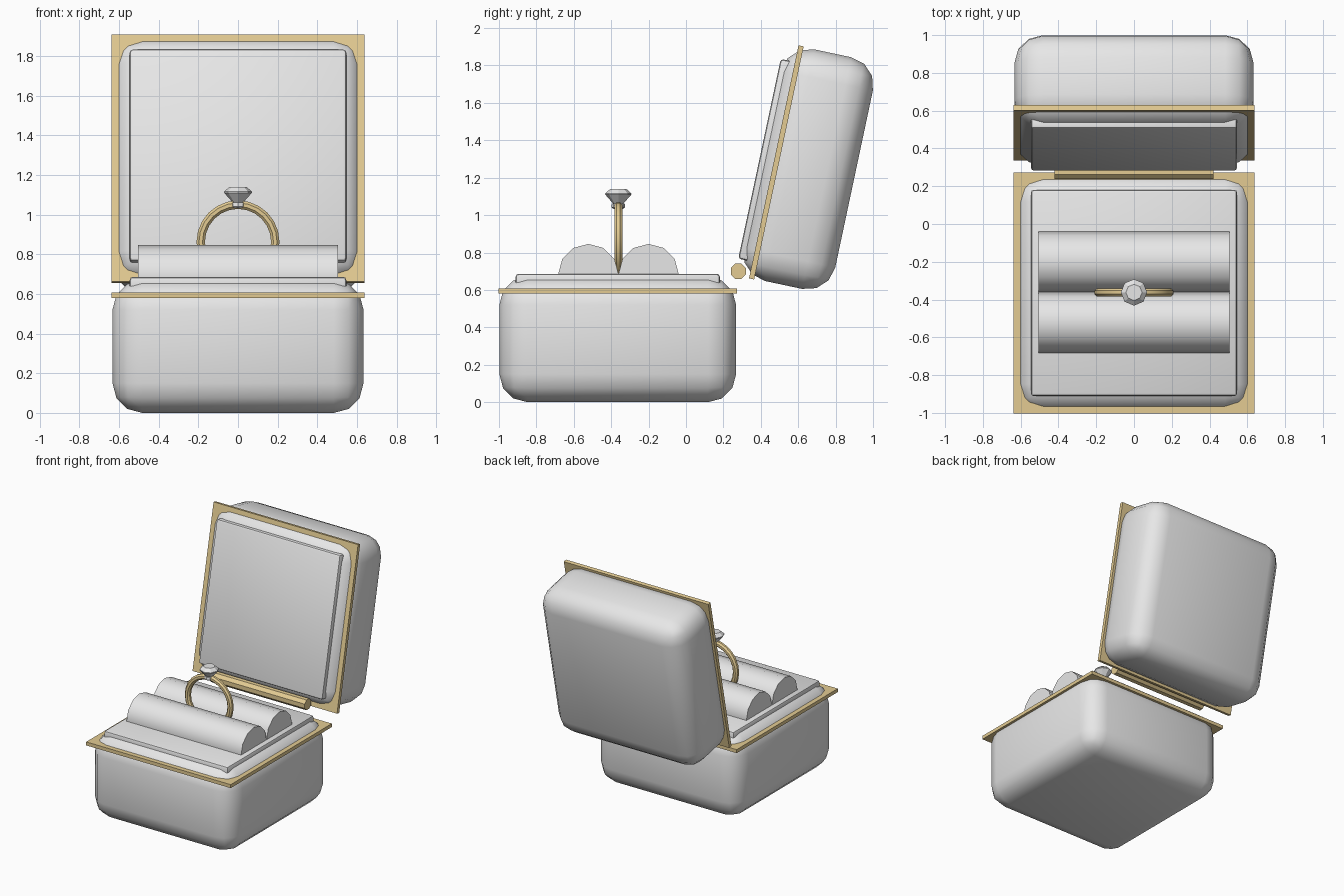
import bpy, bmesh
from math import radians, pi
from mathutils import Matrix, Vector

cube = bpy.data.objects.get("Cube")
if cube:
    bpy.data.objects.remove(cube, do_unlink=True)


def material(name, rgb):
    m = bpy.data.materials.new(name)
    m.use_nodes = True
    m.diffuse_color = (*rgb, 1)
    m.node_tree.nodes["Principled BSDF"].inputs["Base Color"].default_value = (*rgb, 1)
    return m


WHITE = material("soft white", (0.8, 0.8, 0.8))
GOLD = material("pale gold", (0.77, 0.6, 0.29))


def finish(name, bm, mat, matrix=Matrix(), smooth=40):
    """Turn a bmesh into a named object, smooth below the given angle."""
    bmesh.ops.recalc_face_normals(bm, faces=bm.faces)
    mesh = bpy.data.meshes.new(name)
    bm.to_mesh(mesh)
    bm.free()
    mesh.materials.append(mat)
    ob = bpy.data.objects.new(name, mesh)
    ob.matrix_world = matrix
    bpy.context.collection.objects.link(ob)
    if smooth:
        bpy.ops.object.select_all(action='DESELECT')
        ob.select_set(True)
        bpy.context.view_layer.objects.active = ob
        bpy.ops.object.shade_smooth_by_angle(angle=radians(smooth))
    return ob


def box(name, half, z0, z1, mat, matrix, bevel=0, segments=3):
    """Square slab between two local heights, optionally rounded."""
    bm = bmesh.new()
    bmesh.ops.create_cube(bm, size=1)
    bmesh.ops.scale(bm, vec=(2 * half, 2 * half, z1 - z0), verts=bm.verts)
    bmesh.ops.translate(bm, vec=(0, 0, (z0 + z1) / 2), verts=bm.verts)
    if bevel:
        bmesh.ops.bevel(bm, geom=bm.edges[:], offset=bevel, segments=segments,
                        profile=0.5, affect='EDGES', clamp_overlap=True)
    return finish(name, bm, mat, matrix, 40 if bevel else 0)


def bar(name, half_length, radius, sides, y, z, mat, smooth, turn=0):
    """Cylinder lying along x."""
    bm = bmesh.new()
    bmesh.ops.create_cone(bm, cap_ends=True, segments=sides, radius1=radius,
                          radius2=radius, depth=2 * half_length)
    rot = Matrix.Rotation(pi / 2, 4, 'Y') @ Matrix.Rotation(turn, 4, 'Z')
    return finish(name, bm, mat, Matrix.Translation((0, y, z)) @ rot, smooth)


def turned(name, profile, sides, mat, location):
    """Faceted solid from (radius, height) rings, capped at both ends."""
    bm = bmesh.new()
    rings = []
    for r, h in profile:
        rings.append([bm.verts.new(Matrix.Rotation(2 * pi * i / sides, 3, 'Z')
                                   @ Vector((r, 0, h))) for i in range(sides)])
    for a, b in zip(rings, rings[1:]):
        for i in range(sides):
            j = (i + 1) % sides
            bm.faces.new((a[i], a[j], b[j], b[i]))
    bm.faces.new(rings[0])
    bm.faces.new(rings[-1])
    return finish(name, bm, mat, Matrix.Translation(location), 0)


# Two halves of the case: local +z points to the inside
def case_half(prefix, depth, matrix):
    box(prefix + "_shell", 0.633, -depth, 0.076, WHITE, matrix, 0.15)
    box(prefix + "_rim", 0.637, -0.014, 0.014, GOLD, matrix)
    box(prefix + "_cushion", 0.546, 0, 0.092, WHITE, matrix, 0.016, 2)


case_half("base", 0.594, Matrix.Translation((0, -0.365, 0.594)))
case_half("lid", 0.425, Matrix.Translation((0, 0.483, 1.282))
          @ Matrix.Rotation(radians(78), 4, 'X'))

# Hinge rod
bar("hinge_rod", 0.42, 0.044, 8, 0.28, 0.70, GOLD, 0, pi / 8)

# Padded rolls that grip the ring
for name, y in (("front_roll", -0.522), ("back_roll", -0.2)):
    bar(name, 0.505, 0.161, 12, y, 0.685, WHITE, 40)

# Ring band, swept as a torus standing upright
bm = bmesh.new()
steps, sides, major, minor = 24, 8, 0.188, 0.023
loops = []
for i in range(steps):
    turn = Matrix.Rotation(2 * pi * i / steps, 3, 'Y')
    loops.append([bm.verts.new(turn @ (Vector((major, 0, 0)) + Matrix.Rotation(
        2 * pi * (k + 0.5) / sides, 3, 'Z') @ Vector((minor, 0, 0))))
        for k in range(sides)])
for i in range(steps):
    a, b = loops[i], loops[(i + 1) % steps]
    for k in range(sides):
        m = (k + 1) % sides
        bm.faces.new((a[k], a[m], b[m], b[k]))
finish("ring_band", bm, GOLD, Matrix.Translation((0, -0.362, 0.862)), 30)

# Setting and cut stone
turned("stone_setting", [(0.026, 0), (0.037, 0.008), (0.034, 0.028)], 8, WHITE,
       (0, -0.362, 1.034))
turned("stone", [(0.012, 0), (0.07, 0.066), (0.07, 0.072), (0.043, 0.096)], 8, WHITE,
       (0, -0.362, 1.044))
